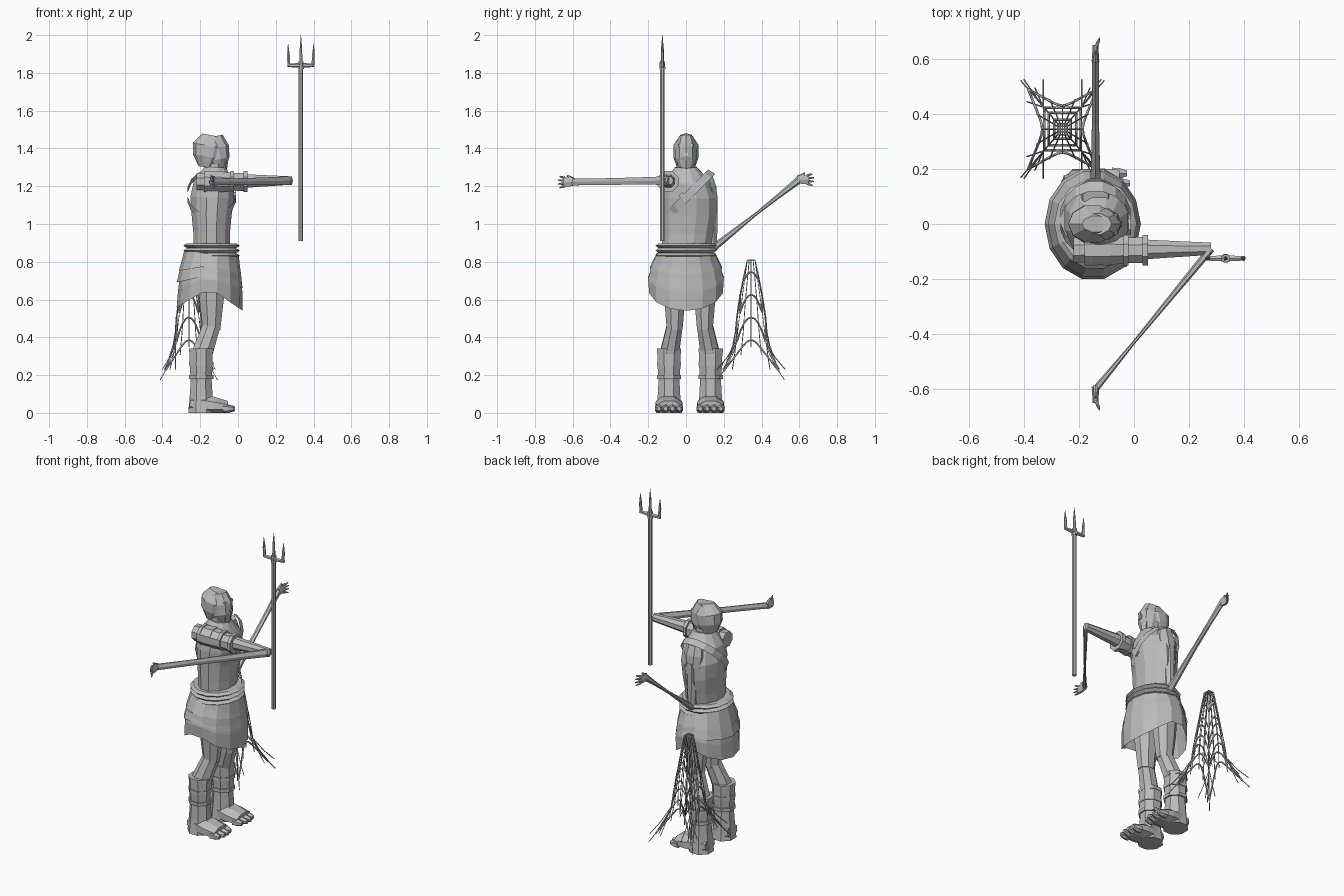
import bpy
from math import sin, cos, pi
from mathutils import Vector

default_cube = bpy.data.objects.get("Cube")
if default_cube:
    bpy.data.objects.remove(default_cube)

grey = bpy.data.materials.new("stone grey")
grey.use_nodes = True
grey.diffuse_color = (.5, .5, .5, 1)
grey.node_tree.nodes["Principled BSDF"].inputs["Base Color"].default_value = grey.diffuse_color

X, Y, Z = Vector((1, 0, 0)), Vector((0, 1, 0)), Vector((0, 0, 1))
SPINE = -.14


def at(y, z, forward=0):
    """Point on the body, measured forward from the spine line."""
    return Vector((SPINE + forward, y, z))


def blend(values, t):
    """Value at t along an evenly spaced list."""
    place = t * (len(values) - 1)
    index = min(int(place), len(values) - 2)
    return values[index] + (values[index + 1] - values[index]) * (place - index)


def link(name, data):
    data.materials.append(grey)
    obj = bpy.data.objects.new(name, data)
    bpy.context.collection.objects.link(obj)


def loft(name, path, width, depth, side=Y, sides=8, cap=True, drop=None):
    """Skin elliptical rings along a path; width runs along side, depth across it."""
    axis = (path[-1] - path[0]).normalized()
    side = (side - axis * side.dot(axis)).normalized()
    other = axis.cross(side)
    rings = max(len(path), len(width), len(depth))
    verts, faces = [], []
    for ring in range(rings):
        t = ring / (rings - 1)
        for corner in range(sides):
            angle = 2 * pi * (corner + .5) / sides
            point = blend(path, t) + side * blend(width, t) * cos(angle) + other * blend(depth, t) * sin(angle)
            if drop:
                point.z -= drop(t, angle)
            point.z = max(point.z, 0)
            verts.append(point)
    for ring in range(rings - 1):
        low, high = ring * sides, (ring + 1) * sides
        for corner in range(sides):
            after = (corner + 1) % sides
            faces.append((low + corner, low + after, high + after, high + corner))
    if cap:
        faces.append(tuple(reversed(range(sides))))
        faces.append(tuple(range(len(verts) - sides, len(verts))))
    mesh = bpy.data.meshes.new(name)
    mesh.from_pydata(verts, [], faces)
    link(name, mesh)


def rod(name, path, radii, side=X, sides=6):
    loft(name, path, radii, radii, side, sides)


def wires(name, paths, radius):
    """Thin strands gathered in one bevelled curve."""
    curve = bpy.data.curves.new(name, "CURVE")
    curve.dimensions = "3D"
    curve.bevel_depth = radius
    curve.bevel_resolution = 0
    for path in paths:
        spline = curve.splines.new("POLY")
        spline.points.add(len(path) - 1)
        for knot, point in zip(spline.points, path):
            knot.co = (*point, 1)
    link(name, curve)


# Torso and neck
loft("torso", [at(0, .85), at(.02, 1.1), at(0, 1.3, .02)],
     width=[.13, .14, .15, .15, .13, .06], depth=[.1, .1, .11, .12, .11, .06], sides=12)
rod("neck", [at(0, 1.25, .02), at(0, 1.35, .01)], [.055, .05], sides=8)

# Head, close cap and facial details
loft("head", [at(0, 1.28, .04), at(0, 1.46)],
     width=[.03, .06, .06, .04], depth=[.03, .07, .08, .06], sides=10)
loft("cap", [at(0, 1.3, -.03), at(0, 1.47)],
     width=[.05, .07, .07, .03], depth=[.04, .08, .09, .05], sides=10)
rod("nose", [at(0, 1.36, .085), at(0, 1.41, .08)], [.016, .008], sides=4)
for name, height, width in (("brow", 1.41, .045), ("moustache", 1.35, .03)):
    face_point = at(0, height, .07)
    loft(name, [face_point, face_point + Z * .014], [width, width], [.016, .014], sides=6)
loft("beard", [at(0, 1.28, .06), at(0, 1.34, .065)], [.02, .04], [.02, .024], sides=6)

# Diagonal chest strap with a buckle
slant = Y - Z
strap_start = at(0, 1.17)
loft("chest_strap", [strap_start, strap_start + slant * .03], [.13, .13], [.17, .18],
     side=X, sides=16, cap=False)
buckle_start = at(-.03, 1.16, .12)
loft("buckle", [buckle_start, buckle_start + slant * .04], [.012, .012], [.02, .02], side=X, sides=4)

# Belt rolls
for roll in range(3):
    bottom = at(0, .82 + roll * .026)
    loft("belt_roll", [bottom, bottom + Z * .026], [.15, .165, .15], [.13, .15, .13], sides=14)


# Skirt tiers, with hems that dip at the front and the back
def hem(t, angle):
    return .11 * t * abs(sin(angle))


loft("skirt", [at(0, .84), at(0, .66, -.01)], [.155, .19, .205, .2], [.14, .16, .17, .175],
     sides=14, cap=False, drop=hem)
for name, bottom, flare in (("upper_tier", .78, .01), ("middle_tier", .73, .02)):
    loft("skirt_" + name, [at(0, .84), at(0, bottom, -.01)], [.16, .185 + flare], [.145, .155 + flare],
         sides=14, cap=False, drop=lambda t, angle: hem(t, angle) / 2)

# Legs, boots, feet and toes
for label, sign in (("right", -1), ("left", 1)):
    hip, knee, foot = (.02 + sign * spread for spread in (.08, .08, .11))
    loft(label + "_thigh", [at(hip, .8), at(hip, .6), at(knee, .44)], [.07, .06, .045], [.08, .07, .05])
    loft(label + "_shin", [at(knee, .46), at(foot, .3, -.055)], [.045, .055], [.05, .06])
    ankle = at(foot, 0, -.055)
    loft(label + "_boot", [ankle, ankle + Z * .34], [.075, .065, .06, .066, .068], [.074, .066, .06, .066, .066])
    for strap in range(3):
        band = ankle + Z * (.18 + strap * .07)
        rod(label + "_boot_strap", [band, band + Z * .02], [.07, .07], side=Y, sides=8)
    loft(label + "_foot", [ankle + Z * .05 - X * .06, ankle + Z * .03 + X * .14],
         width=[.05, .07, .078, .072], depth=[.04, .06, .05, .035])
    for toe in range(4):
        offset = toe - 1.5
        root = at(foot + offset * .036, .022, .06)
        reach = X * (.07 - abs(offset) * .01)
        rod(label + "_toe", [root, root + reach], [.024, .022, .012], side=Y)

# Right arm held forward, with a plated sleeve and a folded forearm
shoulder, elbow, wrist = at(-.095, 1.225, -.08), at(-.09, 1.23, .42), at(-.6, 1.222)
rod("right_sleeve", [shoulder, at(-.095, 1.222, .19)], [.035, .06, .058, .05, .052], side=Y, sides=8)
for plate in range(4):
    edge = shoulder + X * (.04 + plate * .07)
    rod("right_sleeve_band", [edge, edge + X * .02], [.06, .06], side=Y, sides=8)
rod("right_upper_arm", [shoulder, elbow], [.05, .045, .034, .024], side=Y, sides=8)
loft("right_forearm", [elbow, wrist], [.026, .022, .02, .02], [.014, .01, .006, .012], side=Z, sides=6)

# Left arm hanging to the belt, with the forearm stretched outward
elbow, wrist = at(.14, .87), at(.6, 1.235)
loft("left_shoulder", [at(.1, 1.26), at(.13, 1.12)], [.04, .05, .04], [.05, .065, .055])
rod("left_upper_arm", [at(.13, 1.15), elbow], [.04, .035, .025], sides=8)
loft("left_forearm", [elbow, wrist], [.022, .016, .014, .014], [.02, .014, .008, .012, .02], sides=6, side=X)

# Hands with spread fingers
for label, sign, height in (("right", -1, 1.222), ("left", 1, 1.235)):
    palm = at(sign * .59, height)
    outward = Y * sign
    loft(label + "_palm", [palm, palm + outward * .06], [.02, .028, .024], [.014, .012, .01], side=Z, sides=6)
    for finger in range(4):
        fan = (finger - 1.5) * .014
        root = palm + outward * .05 + Z * fan
        rod(label + "_finger", [root, root + outward * (.04 - abs(fan) / 2) + (X + Z * fan * 30) * .015],
            [.007, .006, .003])
    rod(label + "_thumb", [palm + Z * .01, palm + outward * .04 + Z * .035], [.01, .005])

# Trident
base = Vector((.333, -.125, .91))
fork = base + Z * .93
rod("trident_shaft", [base, fork], [.013, .013], sides=8)
rod("trident_collar", [fork - Z * .02, fork + Z * .02], [.017, .015], sides=8)
rod("trident_crossbar", [fork - X * .07, fork + X * .07], [.009, .013, .009], side=Y)
for sign, length in ((-1, .115), (0, .16), (1, .115)):
    root = fork + X * sign * .064
    rod("trident_prong", [root, root + Z * length + X * sign * .004], [.009, .008, .001])

# Hanging net: four sides of strands that flare at the corners
hook = Vector((-.26, .345, .81))


def net_point(quarter, across, t):
    """across runs -1 to 1 over one side, t runs 0 to 1 from top to foot."""
    corner = across ** 2
    radius = .02 + .066 * sin(t * pi / 2) + .09 * corner * max(0, 3 * t - 2) ** 1.5
    height = -.46 * t - corner * (.13 * t + .045 * min(1, 3 * t))
    out, along = radius, radius * across
    for _ in range(quarter):
        out, along = -along, out
    return hook + Vector((out * .86, along, height))


spread = [step / 2 for step in range(-2, 3)]
strands = [[net_point(quarter, across, step / 12) for step in range(13)]
           for quarter in range(4) for across in spread]
strands += [[net_point(quarter, across, 0), net_point(quarter + 2, -across, 0)]
            for quarter in range(2) for across in spread]
wires("net_strands", strands, .0025)
bands = [[net_point(quarter, step / 4, t) for step in range(-4, 5)]
         for quarter in range(4) for t in (.14, .4, .66, .92)]
wires("net_bands", bands, .0045)

# Loose ends fanning from the corners of the net
ends = []
for sign_x in (-1, 1):
    for sign_y in (-1, 1):
        start = hook + X * sign_x * .07 + Y * sign_y * .08 - Z * .44
        for reach_x, reach_y in ((.07, .18), (.1, .15), (.14, .18), (.13, .1)):
            end = hook + X * sign_x * reach_x + Y * sign_y * reach_y - Z * .58
            ends.append([start, (start + end) / 2 - Z * .01, end])
wires("net_loose_ends", ends, .0025)
